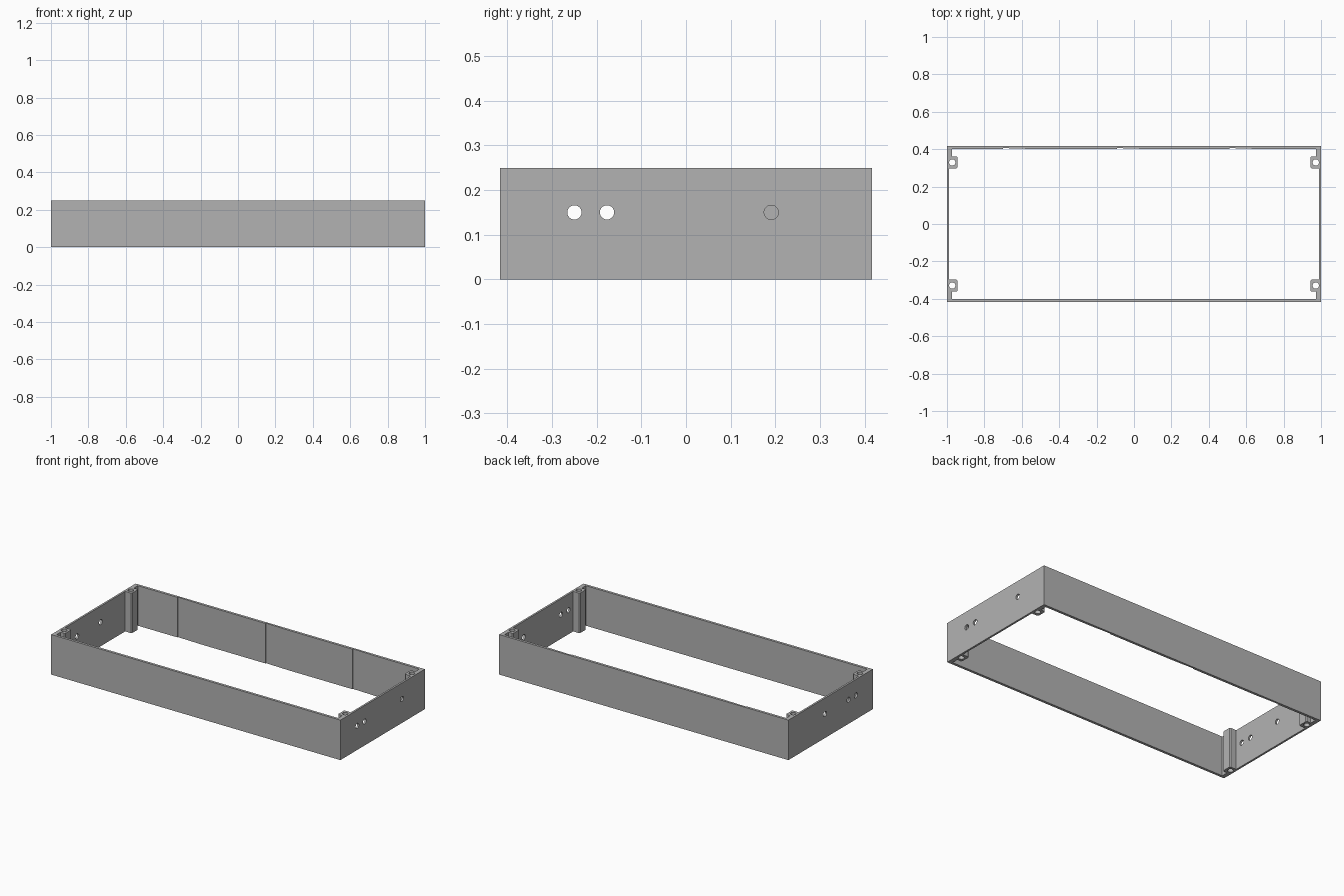
import bpy, bmesh, math
from mathutils import Matrix

if "Cube" in bpy.data.objects:
    bpy.data.objects.remove(bpy.data.objects["Cube"])

H = 0.25                  # frame height
X, Y = 1.0, 0.417         # outer half sizes
XI, YI = 0.988, 0.401     # inner half sizes between the posts
XC = 0.974                # thicker end wall beside each corner
XP, P0, P1 = 0.943, 0.297, 0.361   # post face and its y range
C = 0.006                 # post edge chamfer

grey = bpy.data.materials.new("grey plastic")
grey.diffuse_color = (0.45, 0.45, 0.45, 1)
grey.use_nodes = True
grey.node_tree.nodes["Principled BSDF"].inputs["Base Color"].default_value = grey.diffuse_color


def finish(name, bm):
    me = bpy.data.meshes.new(name)
    bmesh.ops.recalc_face_normals(bm, faces=bm.faces[:])
    bm.to_mesh(me)
    bm.free()
    ob = bpy.data.objects.new(name, me)
    bpy.context.collection.objects.link(ob)
    me.materials.append(grey)
    return ob


def prism(name, loop, z0, z1):
    bm = bmesh.new()
    face = bm.faces.new([bm.verts.new((x, y, z0)) for x, y in loop])
    ext = bmesh.ops.extrude_face_region(bm, geom=[face])
    verts = [v for v in ext["geom"] if isinstance(v, bmesh.types.BMVert)]
    bmesh.ops.translate(bm, verts=verts, vec=(0, 0, z1 - z0))
    return finish(name, bm)


# Inner outline: one corner with its screw post, repeated with mirroring
corner = [(XI, P0), (XP + C, P0), (XP, P0 + C), (XP, P1 - C), (XP + C, P1),
          (XC, P1), (XC, YI)]
inner = list(corner)
# Back wall grooves: a sharp step on the left fading out to the right
for x in (0.51, -0.09, -0.70):
    inner += [(x + 0.16, YI), (x, YI + 0.005), (x, YI)]
inner += [(-x, y) for x, y in reversed(corner)]
inner += [(-x, -y) for x, y in corner]
inner += [(x, -y) for x, y in reversed(corner)]

frame = prism("frame", [(-X, -Y), (X, -Y), (X, Y), (-X, Y)], 0, H)
opening = prism("opening_cutter", inner, -0.1, H + 0.1)

# Screw holes down the posts and cable holes through the end walls
bm = bmesh.new()


def hole(r, depth, matrix):
    bmesh.ops.create_cone(bm, cap_ends=True, segments=32, radius1=r, radius2=r,
                          depth=depth, matrix=matrix)


for sx in (-1, 1):
    for sy in (-1, 1):
        hole(0.017, 1, Matrix.Translation((sx * 0.972, sy * 0.329, H / 2)))
    for y in (-0.25, -0.177, 0.191 if sx > 0 else 0.055):
        hole(0.016, 0.1, Matrix.Translation((sx, y, 0.15))
             @ Matrix.Rotation(math.pi / 2, 4, 'Y'))
holes = finish("hole_cutter", bm)

for cutter in (opening, holes):
    mod = frame.modifiers.new(cutter.name, 'BOOLEAN')
    mod.operation = 'DIFFERENCE'
    mod.solver = 'EXACT'
    mod.object = cutter
    cutter.hide_render = True
    cutter.hide_viewport = True

# Smooth hole walls, sharp frame edges
bpy.context.view_layer.objects.active = frame
frame.select_set(True)
for mod in list(frame.modifiers):
    bpy.ops.object.modifier_apply(modifier=mod.name)
bpy.ops.object.shade_smooth_by_angle(angle=math.radians(30))
